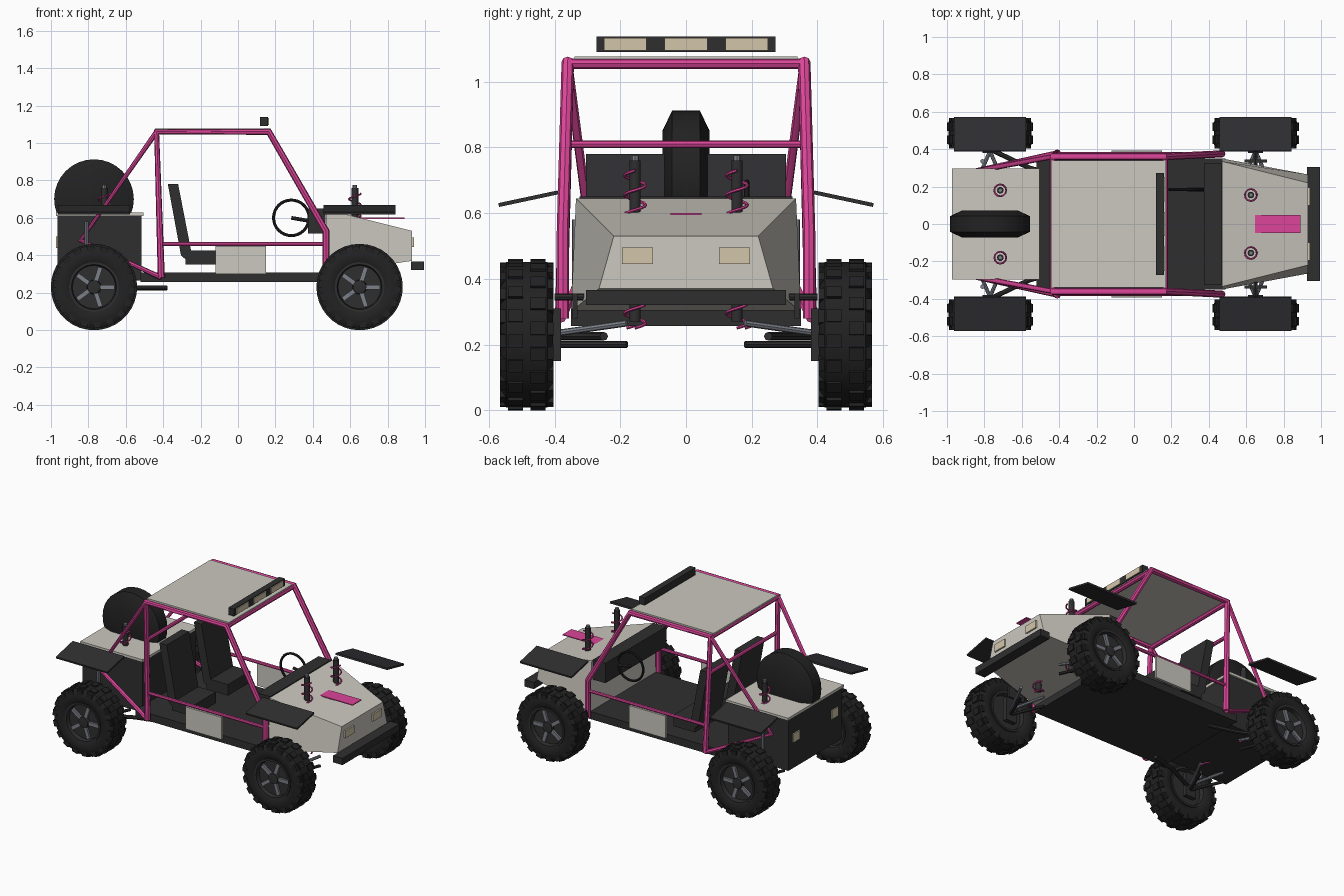
import bpy, bmesh
from math import pi, sin, cos
from mathutils import Vector, Matrix

cube = bpy.data.objects.get("Cube")
if cube:
    bpy.data.objects.remove(cube, do_unlink=True)


def material(name, r, g, b):
    m = bpy.data.materials.new(name)
    m.diffuse_color = (r, g, b, 1)
    m.use_nodes = True
    m.node_tree.nodes["Principled BSDF"].inputs["Base Color"].default_value = (r, g, b, 1)
    return m


PINK = material("pink_paint", 0.72, 0.06, 0.32)
BODY = material("pale_grey_panel", 0.6, 0.58, 0.52)
DARK = material("dark_plastic", 0.028, 0.028, 0.03)
RUBBER = material("black_rubber", 0.016, 0.016, 0.017)
LENS = material("warm_lens", 0.65, 0.56, 0.4)
STEEL = material("steel", 0.2, 0.215, 0.25)


def finish(name, bm, mat, smooth=False):
    bmesh.ops.recalc_face_normals(bm, faces=bm.faces)
    me = bpy.data.meshes.new(name)
    bm.to_mesh(me)
    bm.free()
    me.materials.append(mat)
    ob = bpy.data.objects.new(name, me)
    bpy.context.collection.objects.link(ob)
    if smooth:
        bpy.ops.object.select_all(action="DESELECT")
        ob.select_set(True)
        bpy.context.view_layer.objects.active = ob
        bpy.ops.object.shade_smooth_by_angle(angle=0.7)
    return ob


def box(name, mat, x, y, z):
    """Box from (min, max) ranges."""
    bm = bmesh.new()
    bmesh.ops.create_cube(bm, size=1)
    for v in bm.verts:
        v.co = Vector([(r[0] + r[1]) / 2 + c * (r[1] - r[0]) for r, c in zip((x, y, z), v.co)])
    return finish(name, bm, mat)


def extrude_y(name, mat, profile, y0, y1):
    """Side profile in x, z pulled across y."""
    bm = bmesh.new()
    face = bm.faces.new([bm.verts.new((x, y0, z)) for x, z in profile])
    new = bmesh.ops.extrude_face_region(bm, geom=[face])["geom"]
    bmesh.ops.translate(bm, vec=(0, y1 - y0, 0), verts=[g for g in new if isinstance(g, bmesh.types.BMVert)])
    return finish(name, bm, mat)


def tube(name, mat, points, radius, closed=False, sides=2):
    """Round tube along a path, turned into a mesh."""
    cu = bpy.data.curves.new(name, "CURVE")
    cu.dimensions = "3D"
    cu.bevel_depth, cu.bevel_resolution, cu.use_fill_caps = radius, sides, True
    sp = cu.splines.new("POLY")
    sp.points.add(len(points) - 1)
    for p, co in zip(sp.points, points):
        p.co = (*co, 1)
    sp.use_cyclic_u = closed
    tmp = bpy.data.objects.new(name, cu)
    bpy.context.collection.objects.link(tmp)
    bm = bmesh.new()
    bm.from_mesh(tmp.evaluated_get(bpy.context.evaluated_depsgraph_get()).to_mesh())
    bpy.data.objects.remove(tmp)
    return finish(name, bm, mat, True)


def lathe_y(name, mat, profile, centre, steps=36):
    """Spin a (radius, y) profile round the y axis."""
    bm = bmesh.new()
    vs = [bm.verts.new((r, y, 0)) for r, y in profile]
    es = [bm.edges.new(p) for p in zip(vs, vs[1:])]
    bmesh.ops.spin(bm, geom=vs + es, cent=(0, 0, 0), axis=(0, 1, 0), angle=2 * pi, steps=steps)
    bmesh.ops.remove_doubles(bm, verts=bm.verts, dist=1e-4)
    bmesh.ops.translate(bm, vec=centre, verts=bm.verts)
    return finish(name, bm, mat, True)


def radial_boxes(name, mat, specs, centre):
    """Boxes round the y axis: angle, radius, y, size (tangent, y, radial)."""
    bm = bmesh.new()
    for a, r, y, size in specs:
        m = Matrix.Rotation(a, 4, "Y") @ Matrix.Translation((0, y, r)) @ Matrix.Diagonal((*size, 1))
        bmesh.ops.create_cube(bm, size=1, matrix=Matrix.Translation(centre) @ m)
    return finish(name, bm, mat)


# Wheels with tread blocks and five-spoke rims
for end, wx in (("front", 0.65), ("rear", -0.77)):
    for side, s in (("left", 1), ("right", -1)):
        tag = f"{end}_{side}"
        c = (wx, s * 0.485, 0.23)
        lathe_y(tag + "_tyre", RUBBER, [(0.13, -0.07), (0.15, -0.08), (0.195, -0.08), (0.222, -0.062),
                (0.222, 0.062), (0.195, 0.08), (0.15, 0.08), (0.13, 0.07)], c)
        n = 18
        blocks = []
        for i in range(n):
            for k in (-1, 1):
                a = (i + k / 4) * 2 * pi / n
                blocks.append((a, 0.22, k * 0.034, (0.04, 0.045, 0.02)))
                blocks.append((a, 0.204, k * 0.07, (0.04, 0.024, 0.03)))
        radial_boxes(tag + "_tread", RUBBER, blocks, c)
        lathe_y(tag + "_rim", DARK, [(0, s * 0.05), (0.115, s * 0.05), (0.12, s * 0.078), (0.133, s * 0.078),
                (0.133, s * -0.078), (0.12, s * -0.078), (0.115, s * -0.05), (0, s * -0.05)], c)
        radial_boxes(tag + "_spokes", STEEL, [(i * 2 * pi / 5 + pi / 2, 0.07, s * 0.057, (0.024, 0.014, 0.08))
                     for i in range(5)], c)
        lathe_y(tag + "_hub", DARK, [(0, s * 0.075), (0.035, s * 0.07), (0.04, s * 0.045)], c, 16)

        # Mudguard plate sloping outwards
        bm = bmesh.new()
        bmesh.ops.create_cube(bm, size=1, matrix=Matrix.Translation((wx, s * 0.48, 0.644))
                              @ Matrix.Rotation(-s * 0.21, 4, "X") @ Matrix.Diagonal((0.385, 0.185, 0.012, 1)))
        finish(tag + "_mudguard", bm, DARK)

        # Coil-over shock standing through the bodywork
        sx, sy = (0.625, s * 0.155) if wx > 0 else (-0.715, s * 0.18)
        tube(tag + "_shock", DARK, [(sx, sy, 0.27), (sx, sy, 0.76)], 0.018, sides=3)
        tube(tag + "_shock_cap", STEEL, [(sx, sy, 0.76), (sx, sy, 0.775)], 0.012)
        tube(tag + "_spring", PINK, [(sx + 0.032 * cos(t * pi / 6), sy + 0.032 * sin(t * pi / 6), 0.25 + t * 0.005)
             for t in range(97)], 0.005, sides=1)

        # Suspension arms and wheel carrier
        box(tag + "_carrier", DARK, (wx - 0.04, wx + 0.04), sorted((s * 0.38, s * 0.41)), (0.15, 0.31))
        for dx in (-0.09, 0.09):
            tube(tag + "_lower_arm", DARK, [(wx + dx, s * 0.18, 0.2), (wx, s * 0.39, 0.2)], 0.01)
            tube(tag + "_upper_arm", STEEL, [(wx + dx, s * 0.18, 0.265), (wx, s * 0.39, 0.235)], 0.01)

# Front and rear linkages, mirrored
for side, s in (("left", 1), ("right", -1)):
    box(side + "_steering_stub", DARK, (0.59, 0.71), sorted((s * 0.33, s * 0.345)), (0.28, 0.355))
    tube(side + "_steering_link", DARK, [(0.65, s * 0.31, 0.345), (0.65, s * 0.4, 0.345)], 0.011)
    tube(side + "_trailing_arm", DARK, [(-0.38, s * 0.25, 0.225), (-0.56, s * 0.3, 0.225), (-0.77, s * 0.4, 0.225)], 0.013)
    tube(side + "_damper", STEEL, [(-0.81, s * 0.335, 0.27), (-0.81, s * 0.335, 0.58)], 0.012)

    # Roll cage side
    apex, foot = (-0.435, s * 0.36, 1.06), (-0.41, s * 0.38, 0.28)
    tube(side + "_cage_hoop", PINK, [(0.47, s * 0.375, 0.28), (0.47, s * 0.375, 0.53), (0.165, s * 0.36, 1.06), apex, foot], 0.019)
    tube(side + "_cage_rear_stay", PINK, [apex, (-0.84, s * 0.285, 0.48), foot], 0.014)
    tube(side + "_side_rail", PINK, [(-0.41, s * 0.375, 0.46), (0.46, s * 0.375, 0.46)], 0.011)
    box(side + "_door_panel", BODY, (-0.12, 0.15), sorted((s * 0.375, s * 0.392)), (0.3, 0.45))

    # Lamps
    box(side + "_headlight", LENS, (0.92, 0.94), sorted((s * 0.1, s * 0.195)), (0.445, 0.495))
    box(side + "_tail_light", LENS, (-0.972, -0.96), sorted((s * 0.17, s * 0.24)), (0.44, 0.5))

    # Seat
    lo, hi = sorted((s * 0.065, s * 0.305))
    extrude_y(side + "_seat_back", DARK, [(-0.375, 0.78), (-0.32, 0.78), (-0.25, 0.42), (-0.25, 0.35), (-0.305, 0.4)], lo, hi)
    box(side + "_seat_cushion", DARK, (-0.28, -0.12), (lo, hi), (0.35, 0.425))

# Cage cross bars
for name, x, y, z, r in (("front", 0.165, 0.36, 1.055, 0.016), ("rear", -0.435, 0.36, 1.055, 0.016),
                         ("shoulder", -0.425, 0.36, 0.81, 0.012)):
    tube(name + "_cross_bar", PINK, [(x, -y, z), (x, y, z)], r)

# Roof and light bar
box("roof_panel", BODY, (-0.445, 0.17), (-0.34, 0.34), (1.062, 1.077))
box("light_bar", DARK, (0.118, 0.16), (-0.272, 0.272), (1.09, 1.138))
for y in (-0.185, 0, 0.185):
    box("light_bar_lamp", LENS, (0.155, 0.166), (y - 0.065, y + 0.065), (1.095, 1.133))

# Tapered bonnet
bm = bmesh.new()
rings = [[(0.47, 0.335, 0.645), (0.47, 0.35, 0.3)], [(0.93, 0.22, 0.53), (0.93, 0.265, 0.37)]]
loops = []
for (tx, ty, tz), (bx, by, bz) in rings:
    loops.append([bm.verts.new(p) for p in ((tx, -ty, tz), (tx, ty, tz), (bx, by, bz), (bx, -by, bz))])
    bm.faces.new(loops[-1])
for i in range(4):
    j = (i + 1) % 4
    bm.faces.new((loops[0][i], loops[0][j], loops[1][j], loops[1][i]))
finish("bonnet", bm, BODY)
box("bonnet_stripe", PINK, (0.645, 0.89), (-0.047, 0.047), (0.595, 0.601))
box("front_bumper", DARK, (0.925, 0.995), (-0.305, 0.305), (0.32, 0.366))

# Floor, rear box and deck
box("floor", DARK, (-0.52, 0.49), (-0.35, 0.35), (0.257, 0.308))
box("rear_box", DARK, (-0.965, -0.515), (-0.285, 0.285), (0.265, 0.61))
box("rear_deck", BODY, (-0.972, -0.505), (-0.297, 0.297), (0.61, 0.628))
lathe_y("spare_tyre", RUBBER, [(0, -0.072), (0.15, -0.072), (0.213, -0.042), (0.213, 0.042), (0.15, 0.072), (0, 0.072)],
        (-0.77, 0, 0.7), 32)

# Dashboard and steering wheel
box("dashboard", DARK, (0.375, 0.468), (-0.325, 0.325), (0.515, 0.65))
tube("steering_wheel", RUBBER, [(0.285 + 0.095 * cos(i * pi / 16), 0.185, 0.6 + 0.095 * sin(i * pi / 16))
     for i in range(32)], 0.008, True)
tube("steering_column", DARK, [(0.285, 0.185, 0.6), (0.4, 0.185, 0.58)], 0.01)
